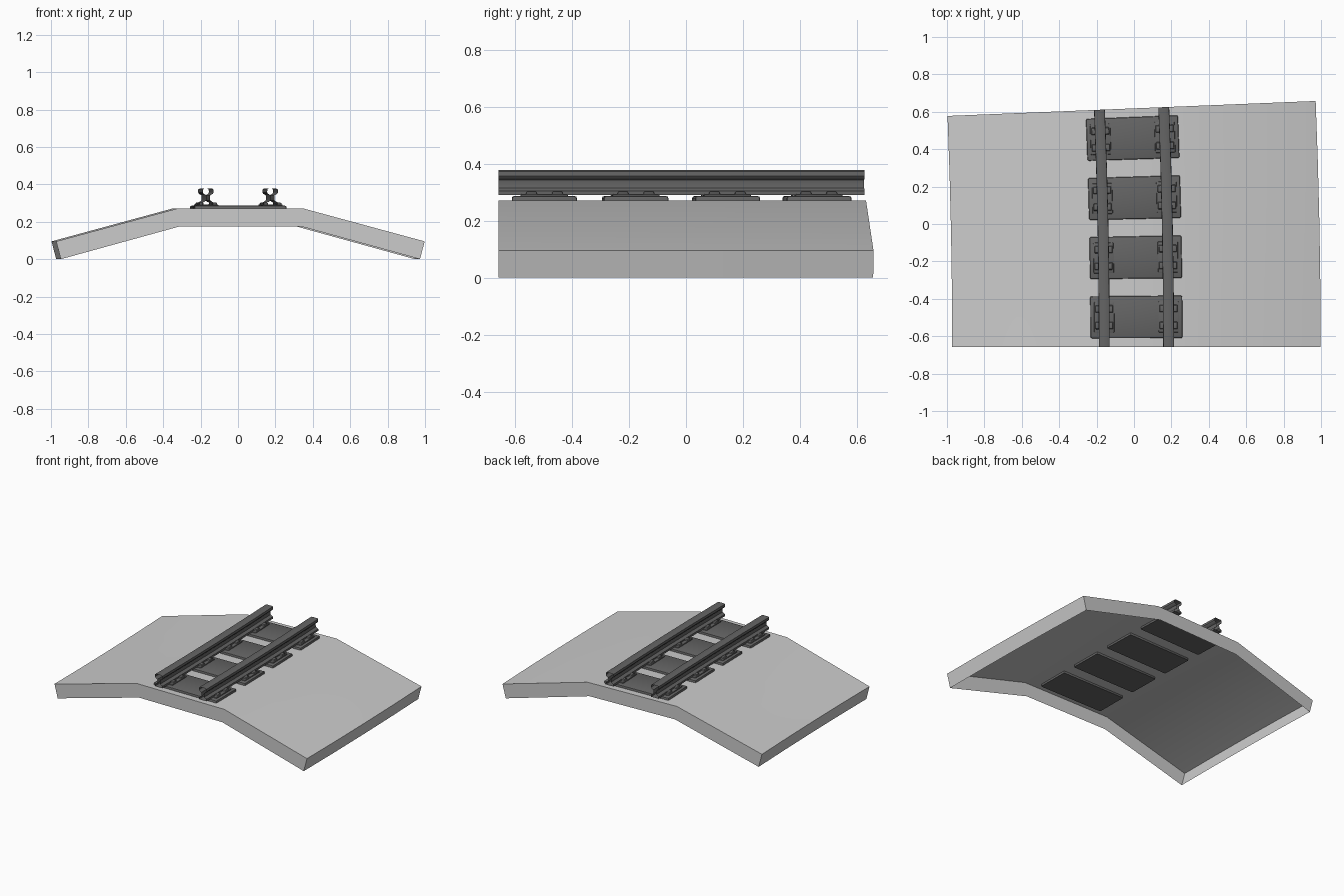
import bpy, bmesh, math
from mathutils import Vector

if "Cube" in bpy.data.objects:
    bpy.data.objects.remove(bpy.data.objects["Cube"])

R, L = 31.4, 1.275            # curve radius and length along the track
X0, Y0 = 0.013, -0.657        # track centre at the front end
dark = bpy.data.materials.new("dark_grey")
dark.diffuse_color = (0.13, 0.13, 0.13, 1)
dark.use_nodes = True
dark.node_tree.nodes["Principled BSDF"].inputs["Base Color"].default_value = dark.diffuse_color


def bend(x, s, z):
    """Across-track x, along-track s, height z -> point on the gentle left curve."""
    a = s / R
    return Vector((X0 - R + (R + x) * math.cos(a), Y0 + (R + x) * math.sin(a), z))


def finish(bm, name, mat=None):
    me = bpy.data.meshes.new(name)
    bm.to_mesh(me)
    bm.free()
    ob = bpy.data.objects.new(name, me)
    bpy.context.collection.objects.link(ob)
    if mat:
        me.materials.append(mat)
    bpy.ops.object.select_all(action='DESELECT')
    ob.select_set(True)
    bpy.context.view_layer.objects.active = ob
    bpy.ops.object.shade_smooth_by_angle(angle=math.radians(30))
    return ob


def sweep(name, profile, closed, steps=4, cap_extra=None, mat=None):
    """Sweep a clockwise (x, z) profile along the track."""
    bm = bmesh.new()
    rings = [[bm.verts.new(bend(x, L * i / steps, z)) for x, z in profile]
             for i in range(steps + 1)]
    n = len(profile)
    for a, b in zip(rings, rings[1:]):
        for i in range(n if closed else n - 1):
            j = (i + 1) % n
            bm.faces.new((a[i], a[j], b[j], b[i]))
    if cap_extra:
        for ring, s in ((rings[0], 0), (rings[-1], L)):
            loop = ring + [bm.verts.new(bend(x, s, z)) for x, z in cap_extra]
            bm.faces.new(loop[::-1] if s == 0 else loop)
    return finish(bm, name, mat)


def block(name, x, s, z0, z1, w, d, bevel, taper=1.0):
    """Bevelled box bent along the track, optionally narrowed at the top."""
    bm = bmesh.new()
    bmesh.ops.create_cube(bm, size=1)
    for v in bm.verts:
        t = taper if v.co.z > 0 else 1
        v.co = (v.co.x * w * t, v.co.y * d * t, v.co.z * (z1 - z0))
    edges = [e for e in bm.edges if max(v.co.z for v in e.verts) > 0]
    bmesh.ops.bevel(bm, geom=edges, offset=bevel, segments=2, profile=0.5, affect='EDGES')
    for v in bm.verts:
        v.co = bend(x + v.co.x, s + v.co.y, (z0 + z1) / 2 + v.co.z)
    return finish(bm, name, dark)


# Ballast bed: hollow shell, open underneath
sweep("ballast_bed",
      [(-.96, 0), (-.985, .095), (-.34, .27), (.34, .27), (.985, .095), (.96, 0)],
      False, cap_extra=[(.325, .175), (-.325, .175)])

# Rails: open-ended I profile
half = [(.021, .377), (.028, .373), (.029, .357), (.024, .349), (.011, .342),
        (.009, .330), (.011, .314), (.020, .307), (.029, .303), (.029, .289)]
rail = [(-x, z) for x, z in half[::-1]] + half
for side in (-1, 1):
    sweep("rail", [(x + side * .172, z) for x, z in rail], True, mat=dark)

# Sleepers with rail plates and clips
for k in range(4):
    s = L * (k + .5) / 4
    block("sleeper", 0, s, .256, .286, .492, .226, .008)
    for side in (-1, 1):
        block("rail_plate", side * .172, s, .282, .293, .108, .165, .005)
        for sx in (-1, 1):
            for sy in (-1, 1):
                block("rail_clip", side * .172 + sx * .036, s + sy * .045,
                      .288, .302, .026, .042, .004, .8)
